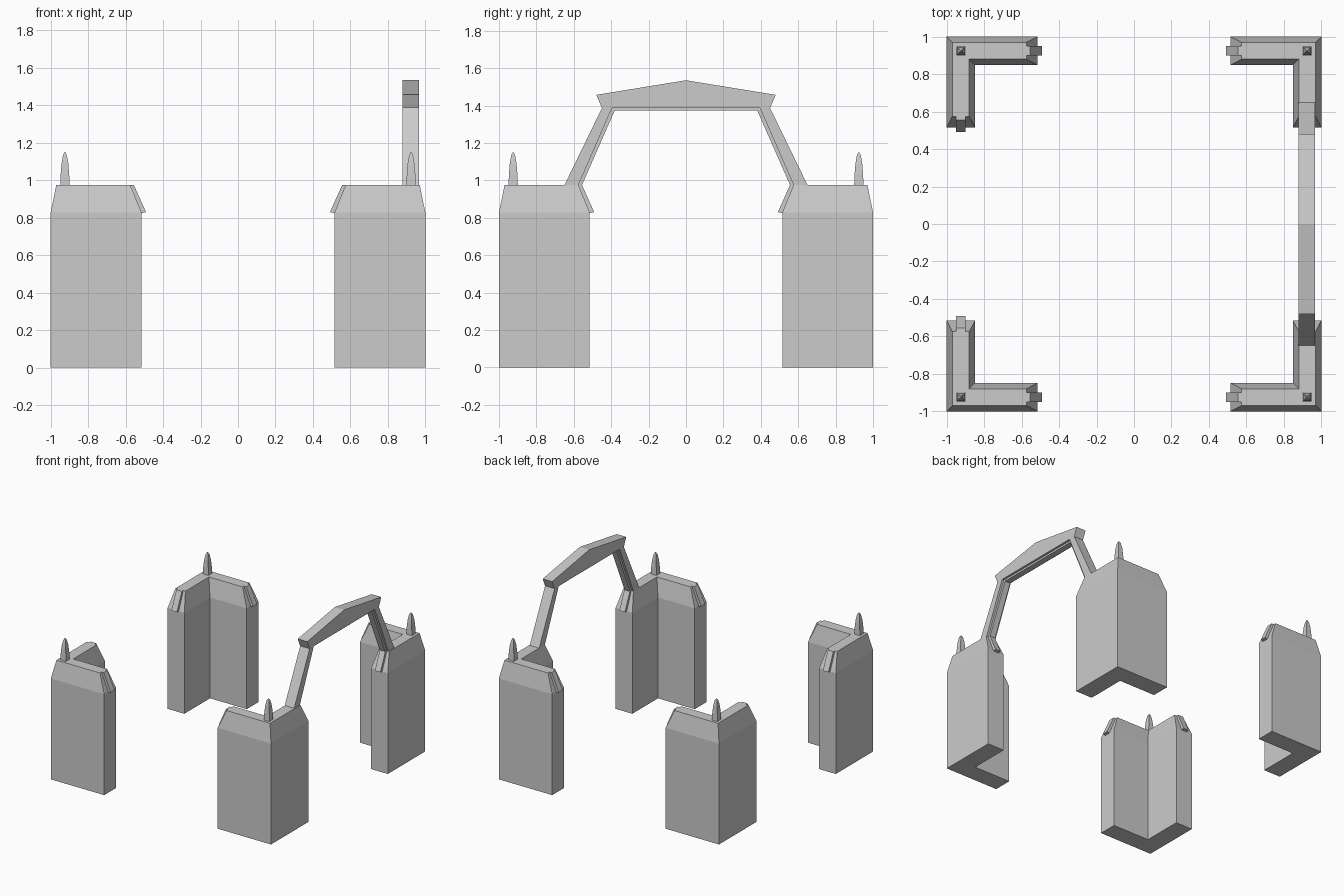
import bpy, bmesh

if "Cube" in bpy.data.objects:
    bpy.data.objects.remove(bpy.data.objects["Cube"])

MID = 0.924  # centre line of the wall arms


def make_object(name, bm):
    bmesh.ops.recalc_face_normals(bm, faces=bm.faces)
    mesh = bpy.data.meshes.new(name)
    bm.to_mesh(mesh)
    bm.free()
    obj = bpy.data.objects.new(name, mesh)
    bpy.context.collection.objects.link(obj)
    return obj


def loft(name, rings):
    """Skin a stack of equal-length point rings and cap both ends."""
    bm = bmesh.new()
    rows = [[bm.verts.new(p) for p in ring] for ring in rings]
    n = len(rows[0])
    for a, b in zip(rows, rows[1:]):
        for i in range(n):
            j = (i + 1) % n
            bm.faces.new((a[i], a[j], b[j], b[i]))
    bm.faces.new(rows[0])
    bm.faces.new(rows[-1])
    return make_object(name, bm)


def slab(name, profile, centre, half, along_x):
    """Extrude a (horizontal, z) profile across the given half width."""
    rings = []
    for c in (centre - half, centre + half):
        rings.append([(h, c, z) if along_x else (c, h, z) for h, z in profile])
    return loft(name, rings)


def l_ring(sx, sy, outer, inner, end, z):
    pts = [(outer, outer), (end, outer), (end, inner),
           (inner, inner), (inner, end), (outer, end)]
    return [(sx * x, sy * y, z) for x, y in pts]


def square(cx, cy, r, z):
    return [(cx + r * a, cy + r * b, z)
            for a, b in ((-1, -1), (1, -1), (1, 1), (-1, 1))]


# Strip that lies on the sloping end of each wall arm
clip = [(0.515, 0.825), (0.491, 0.83), (0.556, 0.975), (0.58, 0.975)]

# Four L-shaped corner walls with bevelled tops, end strips and spikes
for fb, sy in (("front", -1), ("back", 1)):
    for lr, sx in (("left", -1), ("right", 1)):
        tag = f"{fb}_{lr}"
        loft("corner_wall_" + tag, [
            l_ring(sx, sy, 1.0, 0.848, 0.515, 0.0),
            l_ring(sx, sy, 1.0, 0.848, 0.515, 0.828),
            l_ring(sx, sy, 0.97, 0.88, 0.575, 0.975)])
        slab("end_strip_x_" + tag, [(sx * h, z) for h, z in clip],
             sy * MID, 0.025, True)
        slab("end_strip_y_" + tag, [(sy * h, z) for h, z in clip],
             sx * MID, 0.025, False)
        loft("spike_" + tag, [
            square(sx * MID, sy * MID, r, z)
            for r, z in ((0.025, 0.97), (0.023, 1.03), (0.018, 1.09),
                         (0.010, 1.135), (0.002, 1.15))])


def mirrored(half):
    return half + [(-h, z) for h, z in reversed(half)]


# Arch over the right side: leaning legs, peaked beam, inner strip
for tag, s in (("front", -1), ("back", 1)):
    leg = [(0.577, 0.97), (0.652, 0.97), (0.449, 1.388), (0.395, 1.388)]
    slab("arch_leg_" + tag, [(s * h, z) for h, z in leg], MID - 0.002, 0.043, False)

beam = [(0.0, 1.535), (0.48, 1.457), (0.45, 1.388),
        (-0.45, 1.388), (-0.48, 1.457)]
slab("arch_beam", beam, MID - 0.002, 0.043, False)

strip = mirrored([(0.58, 0.975), (0.397, 1.39)]) \
    + mirrored([(0.556, 0.975), (0.381, 1.373)])[::-1]
slab("arch_inner_strip", strip, MID - 0.002, 0.025, False)
